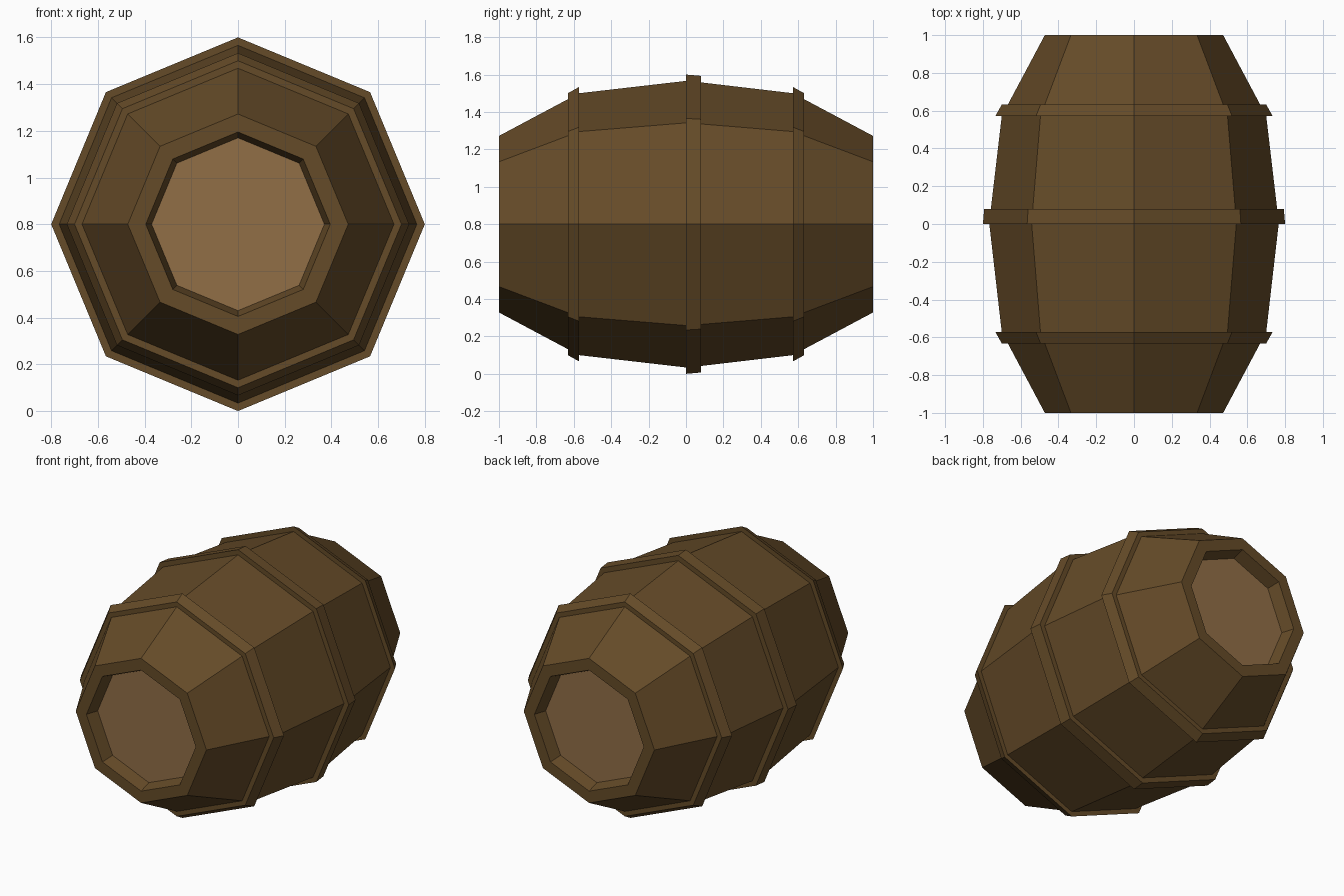
import bpy, bmesh, math

if "Cube" in bpy.data.objects:
    bpy.data.objects.remove(bpy.data.objects["Cube"])

SIDES, CENTRE_Z = 8, 0.8


def material(name, rgb):
    m = bpy.data.materials.new(name)
    m.diffuse_color = (*rgb, 1)
    m.use_nodes = True
    m.node_tree.nodes["Principled BSDF"].inputs["Base Color"].default_value = m.diffuse_color
    return m


dark_wood = material("dark wood", (0.130, 0.070, 0.021))
light_wood = material("light wood", (0.285, 0.158, 0.061))


def ring(bm, y, r):
    return [bm.verts.new((r * math.cos(k * math.tau / SIDES), y,
                          CENTRE_Z + r * math.sin(k * math.tau / SIDES)))
            for k in range(SIDES)]


def finish(bm, name, mat):
    mesh = bpy.data.meshes.new(name)
    bm.to_mesh(mesh)
    bm.free()
    mesh.materials.append(mat)
    ob = bpy.data.objects.new(name, mesh)
    bpy.context.collection.objects.link(ob)
    return ob


# Barrel shell: (y, radius) profile turned around the y axis,
# with end recess, rim, staves and raised hoops
end = [(-0.92, 0.37), (-1.0, 0.395), (-1.0, 0.472),
       (-0.632, 0.668), (-0.632, 0.70), (-0.573, 0.733), (-0.573, 0.70)]
middle = [(0.0, 0.766), (0.0, 0.80), (0.08, 0.793), (0.08, 0.758)]
profile = end + middle + [(-y, r) for y, r in reversed(end)]

bm = bmesh.new()
rings = [ring(bm, y, r) for y, r in profile]
for a, b in zip(rings, rings[1:]):
    for k in range(SIDES):
        n = (k + 1) % SIDES
        bm.faces.new((a[k], b[k], b[n], a[n]))
finish(bm, "barrel_shell", dark_wood)

# Recessed lids at both ends
for name, s in (("front_lid", -1), ("back_lid", 1)):
    bm = bmesh.new()
    verts = ring(bm, s * 0.92, 0.37)
    f = bm.faces.new(verts)
    f.normal_update()
    if f.normal.y * s < 0:
        f.normal_flip()
    finish(bm, name, light_wood)
